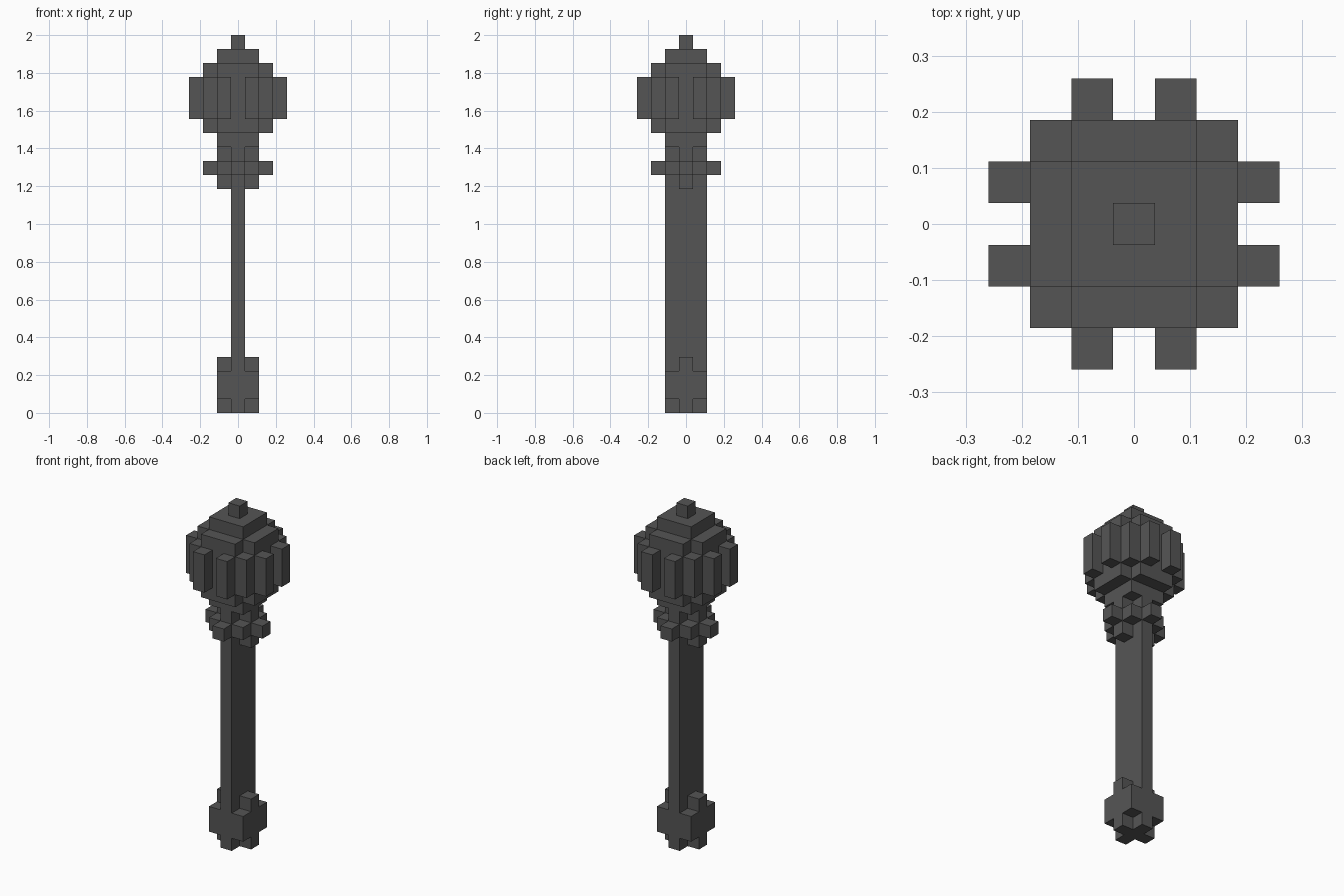
import bpy, bmesh

cube = bpy.data.objects.get("Cube")
if cube:
    bpy.data.objects.remove(cube, do_unlink=True)

U = 2 / 27  # size of one block

iron = bpy.data.materials.new("dark iron grey")
iron.use_nodes = True
colour = (0.091, 0.091, 0.091, 1)
iron.diffuse_color = colour
iron.node_tree.nodes["Principled BSDF"].inputs["Base Color"].default_value = colour


def turned(quarter):
    """Repeat a quarter outline four times around z."""
    pts = []
    for _ in range(4):
        pts += quarter
        quarter = [(-y, x) for x, y in quarter]
    return pts


def square(h):
    return turned([(h, h)])


def plus(arm, half):
    return turned([(arm, -half), (arm, half), (half, half)])


def rect(x0, x1, y0, y1):
    return [(x0, y0), (x1, y0), (x1, y1), (x0, y1)]


def build(name, layers):
    """Stack prisms given as (outline, bottom, top) in block units."""
    bm = bmesh.new()
    for outline, z0, z1 in layers:
        face = bm.faces.new([bm.verts.new((x * U, y * U, z0 * U)) for x, y in outline])
        bm.normal_update()
        ext = bmesh.ops.extrude_face_region(bm, geom=[face], use_keep_orig=True)
        top = [v for v in ext["geom"] if isinstance(v, bmesh.types.BMVert)]
        bmesh.ops.translate(bm, verts=top, vec=(0, 0, (z1 - z0) * U))
    bmesh.ops.recalc_face_normals(bm, faces=bm.faces)
    mesh = bpy.data.meshes.new(name)
    bm.to_mesh(mesh)
    bm.free()
    mesh.materials.append(iron)
    obj = bpy.data.objects.new(name, mesh)
    bpy.context.collection.objects.link(obj)
    return obj


# Pommel at the foot
build("pommel", [(plus(1.5, 0.5), 0, 1), (square(1.5), 1, 3), (plus(1.5, 0.5), 3, 4)])

# Flat handle, narrow from the front
build("handle", [(rect(-0.5, 0.5, -1.5, 1.5), 4, 16)])

# Collar with four studs
studded = turned([(2.5, -0.5), (2.5, 0.5), (1.5, 0.5), (1.5, 1.5), (0.5, 1.5)])
build("collar", [(plus(1.5, 0.5), 16, 17), (studded, 17, 18), (plus(1.5, 0.5), 18, 19)])

# Neck under the head
build("neck", [(square(1.5), 19, 20)])

# Stepped head
build("head", [(plus(2.5, 1.5), 20, 21), (square(2.5), 21, 24),
               (plus(2.5, 1.5), 24, 25), (square(1.5), 25, 26)])

# Two upright ribs on each side of the head
ribs = []
for s in (-1, 1):
    for c in (-1, 1):
        out = sorted((s * 2.5, s * 3.5))
        ribs.append((rect(out[0], out[1], c - 0.5, c + 0.5), 21, 24))
        ribs.append((rect(c - 0.5, c + 0.5, out[0], out[1]), 21, 24))
build("head_ribs", ribs)

# Tip
build("tip", [(square(0.5), 26, 27)])
